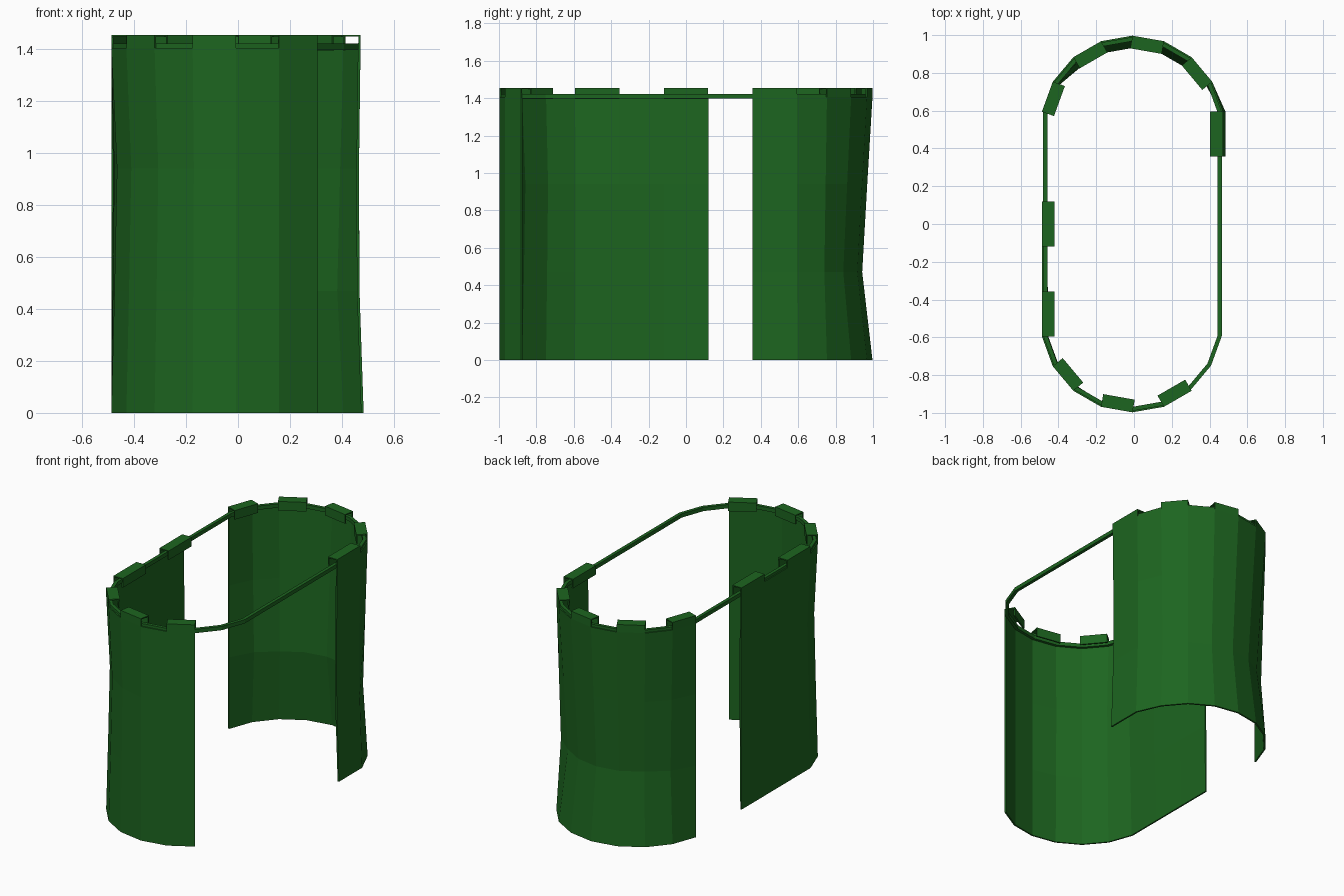
import bpy, bmesh, math
from mathutils import Vector

if "Cube" in bpy.data.objects:
    bpy.data.objects.remove(bpy.data.objects["Cube"])

CX, CY, TOP = -0.008, 0.51, 1.455

mat = bpy.data.materials.new("green_cloth")
mat.diffuse_color = (0.012, 0.13, 0.014, 1)
mat.use_nodes = True
mat.node_tree.nodes["Principled BSDF"].inputs["Base Color"].default_value = mat.diffuse_color


def oval(r):
    """26-point stadium outline: 9-point end arcs, straight sides in 5 segments."""
    pts = []
    for start, sy in ((10, 1), (190, -1)):
        arc = [Vector((CX + r * math.cos(math.radians(start + 20 * i)),
                       sy * CY + r * math.sin(math.radians(start + 20 * i)), 0)) for i in range(9)]
        pts += arc
        last, end = arc[-1], Vector((arc[-1].x, -arc[-1].y, 0))
        pts += [last.lerp(end, k / 5) for k in range(1, 5)]
    return pts


def finish(bm, name):
    bmesh.ops.recalc_face_normals(bm, faces=bm.faces)
    me = bpy.data.meshes.new(name)
    bm.to_mesh(me)
    bm.free()
    me.materials.append(mat)
    ob = bpy.data.objects.new(name, me)
    bpy.context.collection.objects.link(ob)
    return ob


# Rail: closed ring with a square section
bm = bmesh.new()
rings = [[bm.verts.new((p.x, p.y, z)) for p in oval(r)]
         for r, z in ((0.480, 1.397), (0.480, 1.422), (0.458, 1.422), (0.458, 1.397))]
n = len(rings[0])
for a in range(4):
    A, B = rings[a], rings[(a + 1) % 4]
    for i in range(n):
        j = (i + 1) % n
        bm.faces.new((A[i], A[j], B[j], B[i]))
finish(bm, "rail")


def curtain(name, first, sag):
    """Cloth over 9 outline segments; every other one has a tab folded over the rail."""
    path = oval(0.487)
    pts = [path[(first + i) % 26] for i in range(10)]
    outs = []
    for i in range(10):
        t = path[(first + i + 1) % 26] - path[(first + i - 1) % 26]
        outs.append(Vector((t.y, -t.x, 0)).normalized())
    bm = bmesh.new()
    rows = [[bm.verts.new(pts[i] + outs[i] * sag(i, k) + Vector((0, 0, z))) for i in range(10)]
            for k, z in enumerate((0, 0.47, 0.94, 1.405))]
    for lo, hi in zip(rows, rows[1:]):
        for i in range(9):
            bm.faces.new((lo[i], lo[i + 1], hi[i + 1], hi[i]))
    for i in range(0, 9, 2):
        t = pts[i + 1] - pts[i]
        inward = Vector((-t.y, t.x, 0)).normalized()
        prev = rows[-1][i:i + 2]
        for d, z in ((0, TOP), (0.068, TOP), (0.068, 1.395)):
            cur = [bm.verts.new(p + inward * d + Vector((0, 0, z))) for p in pts[i:i + 2]]
            bm.faces.new((prev[0], prev[1], cur[1], cur[0]))
            prev = cur
    # Outward normals come from the winding, so thickness grows inward
    me = bpy.data.meshes.new(name)
    bm.to_mesh(me)
    bm.free()
    me.materials.append(mat)
    ob = bpy.data.objects.new(name, me)
    bpy.context.collection.objects.link(ob)
    mod = ob.modifiers.new("thickness", 'SOLIDIFY')
    mod.thickness = 0.01
    mod.offset = -1


# Back curtain: dented in the middle, flared at the lower right edge
def back_sag(i, k):
    if i < 2:
        return (0.012, -0.004, -0.006, 0)[k]
    return (0, -0.055, -0.028, 0)[k] * min(1, (i - 1) / 2, (9 - i) / 2)


# Front curtain: slightly drawn in along the left side
def front_sag(i, k):
    return (0, -0.012, -0.022, 0)[k] * (0.3, 0.5, 1, 1, 1, 1, 0.6, 0, 0, 0)[i]


curtain("back_curtain", 25, back_sag)
curtain("front_curtain", 10, front_sag)
